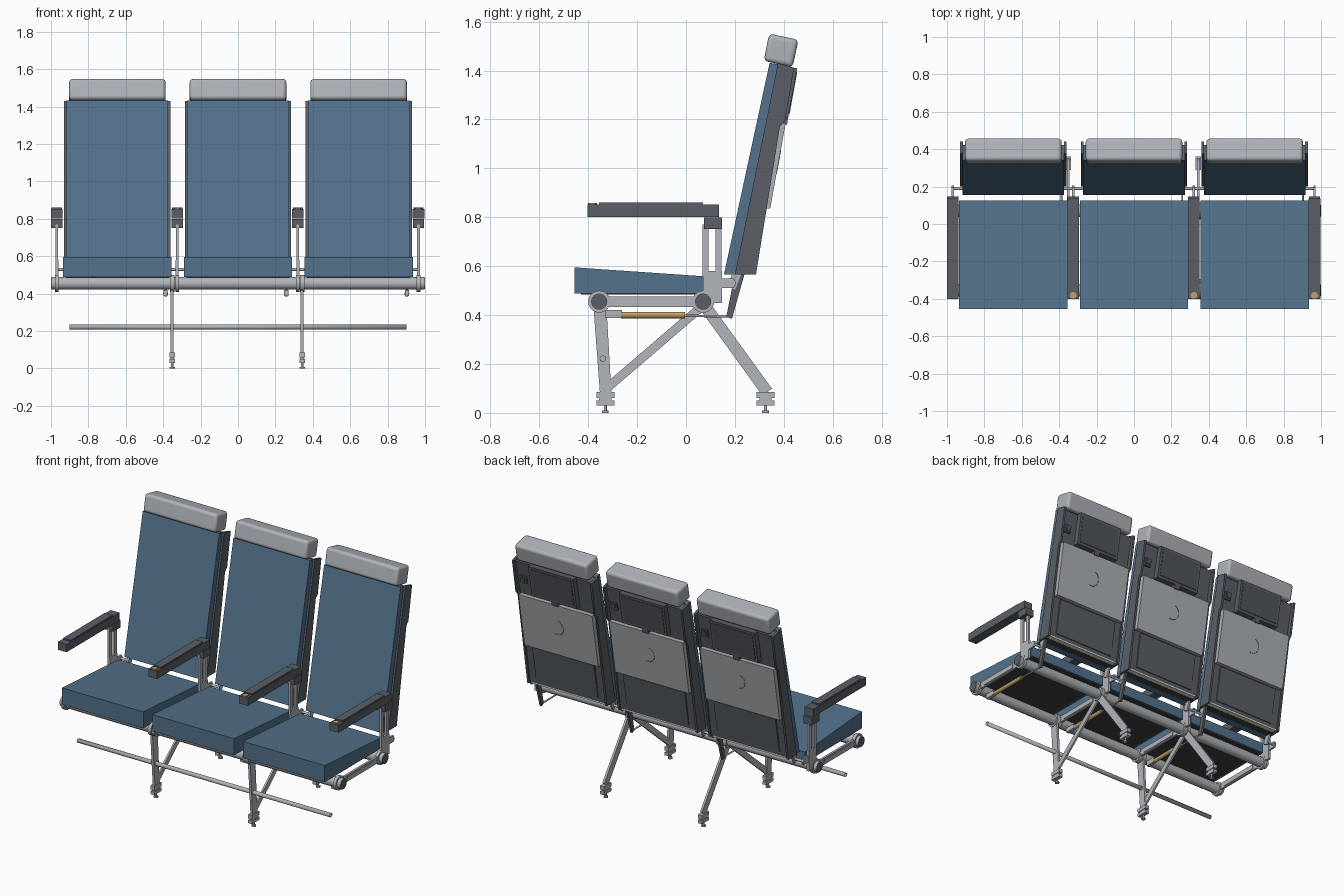
import bpy, bmesh, math
from mathutils import Vector

if "Cube" in bpy.data.objects:
    bpy.data.objects.remove(bpy.data.objects["Cube"], do_unlink=True)


def material(name, r, g, b):
    m = bpy.data.materials.new(name)
    m.use_nodes = True
    m.diffuse_color = (r, g, b, 1)
    m.node_tree.nodes["Principled BSDF"].inputs["Base Color"].default_value = (r, g, b, 1)
    return m


BLUE = material("blue fabric", .088, .17, .265)
HEAD = material("headrest grey", .43, .45, .48)
METAL = material("light metal", .44, .46, .49)
DARK = material("dark plastic", .104, .118, .135)
TRAY = material("tray grey", .42, .44, .46)
SCREEN = material("screen black", .08, .09, .103)
PAN = material("seat pan black", .05, .05, .056)
BRASS = material("brass", .52, .37, .14)
TRIM = material("pale trim", .8, .8, .68)
made = []


def finish(name, bm, mat, bevel=0):
    bmesh.ops.recalc_face_normals(bm, faces=bm.faces)
    mesh = bpy.data.meshes.new(name)
    bm.to_mesh(mesh)
    bm.free()
    mesh.materials.append(mat)
    ob = bpy.data.objects.new(name, mesh)
    bpy.context.scene.collection.objects.link(ob)
    if bevel:
        mod = ob.modifiers.new("rounding", "BEVEL")
        mod.width, mod.segments = bevel, 4
    made.append(ob)
    return ob


def prism(name, profile, x0, x1, mat, bevel=0):
    """Extrude a side profile of (y, z) points from x0 to x1."""
    bm = bmesh.new()
    face = bm.faces.new([bm.verts.new((x0, y, z)) for y, z in profile])
    ext = bmesh.ops.extrude_face_region(bm, geom=[face])
    moved = [v for v in ext["geom"] if isinstance(v, bmesh.types.BMVert)]
    bmesh.ops.translate(bm, verts=moved, vec=(x1 - x0, 0, 0))
    return finish(name, bm, mat, bevel)


def box(name, x0, x1, y0, y1, z0, z1, mat, bevel=0):
    return prism(name, [(y0, z0), (y1, z0), (y1, z1), (y0, z1)], x0, x1, mat, bevel)


def rod(name, a, b, radius, mat, caps=True, sides=24):
    a, b = Vector(a), Vector(b)
    bm = bmesh.new()
    bmesh.ops.create_cone(bm, cap_ends=caps, segments=sides, radius1=radius,
                          radius2=radius, depth=(b - a).length)
    turn = (b - a).to_track_quat("Z", "Y").to_matrix().to_4x4()
    bmesh.ops.transform(bm, matrix=turn, verts=bm.verts)
    bmesh.ops.translate(bm, verts=bm.verts, vec=(a + b) / 2)
    return finish(name, bm, mat)


def strut(name, x, thick, a, b, width, mat):
    """Flat bar in the side plane between two (y, z) points."""
    a, b = Vector(a), Vector(b)
    side = (b - a).normalized().orthogonal() * width / 2
    prism(name, [a + side, b + side, b - side, a - side], x - thick / 2, x + thick / 2, mat)


def shell_y(z):
    return .285 + (z - .565) * .182


def back_plate(name, x0, x1, z0, z1, d0, d1, mat):
    """Plate lying along the sloped rear of a backrest."""
    prism(name, [(shell_y(z0) + d0, z0), (shell_y(z0) + d1, z0),
                 (shell_y(z1) + d1, z1), (shell_y(z1) + d0, z1)], x0, x1, mat)


SEATS = [-.645, 0, .645]
ARMS = [-.969, -.325, .32, .965]
LEGS = [-.352, .343]
FRONT_Y, REAR_Y, TUBE_Z = -.355, .07, .455

for c in SEATS:
    # Cushion and pan
    prism("seat_cushion", [(-.455, .488), (-.455, .595), (.125, .555), (.125, .488)],
          c - .29, c + .29, BLUE)
    box("seat_pan", c - .275, c + .275, -.43, .11, .485, .49, PAN)

    # Backrest foam, panel and side wings
    prism("back_foam", [(.155, .565), (.205, .565), (.378, 1.425), (.342, 1.432)],
          c - .272, c + .272, BLUE)
    prism("back_panel", [(.2, .575), (.278, .575), (.372, 1.17), (.422, 1.405), (.376, 1.42)],
          c - .27, c + .27, DARK)
    for s in (-1, 1):
        prism("side_wing", [(.2, .565), (.286, .565), (.384, 1.172), (.405, 1.195),
                            (.442, 1.412), (.376, 1.43)], c + s * .27, c + s * .284, DARK)
        rod("back_pivot_pin", (c + s * .265, .19, .53), (c + s * .325, .19, .53), .008, METAL)
        strut("back_hinge", c + s * .262, .012, (.185, .51), (.22, .6), .035, METAL)
    box("back_underside", c - .27, c + .27, .2, .25, .566, .576, PAN)
    box("bottom_trim", c - .262, c + .262, .25, .28, .567, .576, TRIM)

    # Headrest
    prism("headrest", [(.318, 1.44), (.436, 1.413), (.46, 1.526), (.34, 1.551)],
          c - .258, c + .258, HEAD, .018)

    # Rear fittings: screen, socket, tray table and pocket
    back_plate("screen_housing", c - .16, c + .16, 1.205, 1.41, -.02, .016, DARK)
    back_plate("screen", c - .145, c + .145, 1.222, 1.394, .015, .019, SCREEN)
    back_plate("socket_frame", c + .205, c + .25, 1.265, 1.315, -.02, -.008, DARK)
    back_plate("socket", c + .215, c + .24, 1.275, 1.305, -.01, -.004, SCREEN)
    back_plate("tray_table", c - .262, c + .262, .835, 1.185, -.02, .01, TRAY)
    back_plate("tray_latch", c - .02, c + .02, 1.18, 1.205, -.02, .016, DARK)
    back_plate("pocket", c - .22, c + .22, .6, .825, -.02, -.004, DARK)
    for i in range(12):
        p = []
        for t in (i, i + 1):
            a = math.radians(-110 + t * 15)
            z = 1.03 + .05 * math.sin(a)
            p.append((c + .01 - .05 * math.cos(a), shell_y(z) + .01, z))
        rod("tray_handle", p[0], p[1], .0015, DARK, sides=6)

    # Recline cylinder and lever
    x = c + .258
    box("recline_mount", x - .011, x + .011, -.33, -.262, .388, .42, METAL)
    rod("recline_cylinder", (x, -.265, .4), (x, -.005, .4), .013, BRASS)
    rod("recline_rod", (x, -.01, .397), (x, .185, .395), .005, METAL)
    prism("recline_lever", [(.165, .393), (.188, .385), (.24, .57), (.2, .57)],
          x - .007, x + .007, DARK)

# Armrests, posts and cross frames
for i, x in enumerate(ARMS):
    box("armrest", x - .031, x + .031, -.402, .135, .802, .852, DARK)
    box("armrest_pad", x - .027, x + .027, -.355, .07, .85, .86, DARK)
    box("armrest_hinge", x - .03, x + .03, .073, .148, .752, .8, DARK)
    if i:
        rod("recline_button", (x, -.382, .85), (x, -.382, .858), .018, BRASS)
    for y in (.08, .133):
        box("arm_post", x - .007, x + .007, y - .012, y + .012, .56, .77, METAL)
    box("arm_post_base", x - .008, x + .008, .07, .147, .45, .58, METAL)
    prism("pivot_bracket", [(.14, .51), (.195, .51), (.205, .53), (.195, .55), (.14, .55)],
          x - .006, x + .006, METAL)
    box("cross_frame", x - .007, x + .007, FRONT_Y, REAR_Y, .434, .476, METAL)
    box("cross_frame_rib", x - .011, x + .011, -.28, -.005, .441, .467, METAL)
    for y in (FRONT_Y, REAR_Y):
        rod("tube_clamp", (x - .01, y, TUBE_Z), (x + .01, y, TUBE_Z), .045, METAL)

# Main cross tubes with dark end caps
for y in (FRONT_Y, REAR_Y):
    rod("cross_tube", (-.998, y, TUBE_Z), (.998, y, TUBE_Z), .033, METAL)
    for s in (-1, 1):
        rod("tube_cap", (s * .996, y, TUBE_Z), (s, y, TUBE_Z), .031, DARK)

# Leg frames with floor fittings
for x in LEGS:
    prism("front_leg", [(-.378, .43), (-.325, .43), (-.305, .08), (-.352, .08)],
          x - .008, x + .008, METAL)
    strut("leg_brace", x, .012, (-.325, .1), (.065, .435), .036, METAL)
    strut("rear_leg", x, .014, (.075, .44), (.332, .085), .048, METAL)
    for y in (FRONT_Y, REAR_Y):
        rod("leg_clamp", (x - .012, y, TUBE_Z), (x + .012, y, TUBE_Z), .045, METAL)
    for y in (-.33, .325):
        box("foot_upper", x - .014, x + .014, y - .037, y + .037, .06, .085, METAL)
        box("foot_neck", x - .01, x + .01, y - .025, y + .025, .048, .062, METAL)
        box("foot_lower", x - .014, x + .014, y - .037, y + .037, .03, .05, METAL)
        rod("foot_stud", (x, y, .005), (x, y, .032), .006, METAL)
        rod("foot_base", (x, y, 0), (x, y, .009), .014, METAL)

# Hollow baggage bar through the front legs
bar = rod("baggage_bar", (-.9, -.34, .222), (.9, -.34, .222), .013, METAL, caps=False)
wall = bar.modifiers.new("wall", "SOLIDIFY")
wall.thickness = .002

# Smooth the round parts, keep edges crisp
for ob in bpy.context.selected_objects:
    ob.select_set(False)
for ob in made:
    ob.select_set(True)
bpy.context.view_layer.objects.active = made[0]
bpy.ops.object.shade_smooth_by_angle(angle=math.radians(35))
